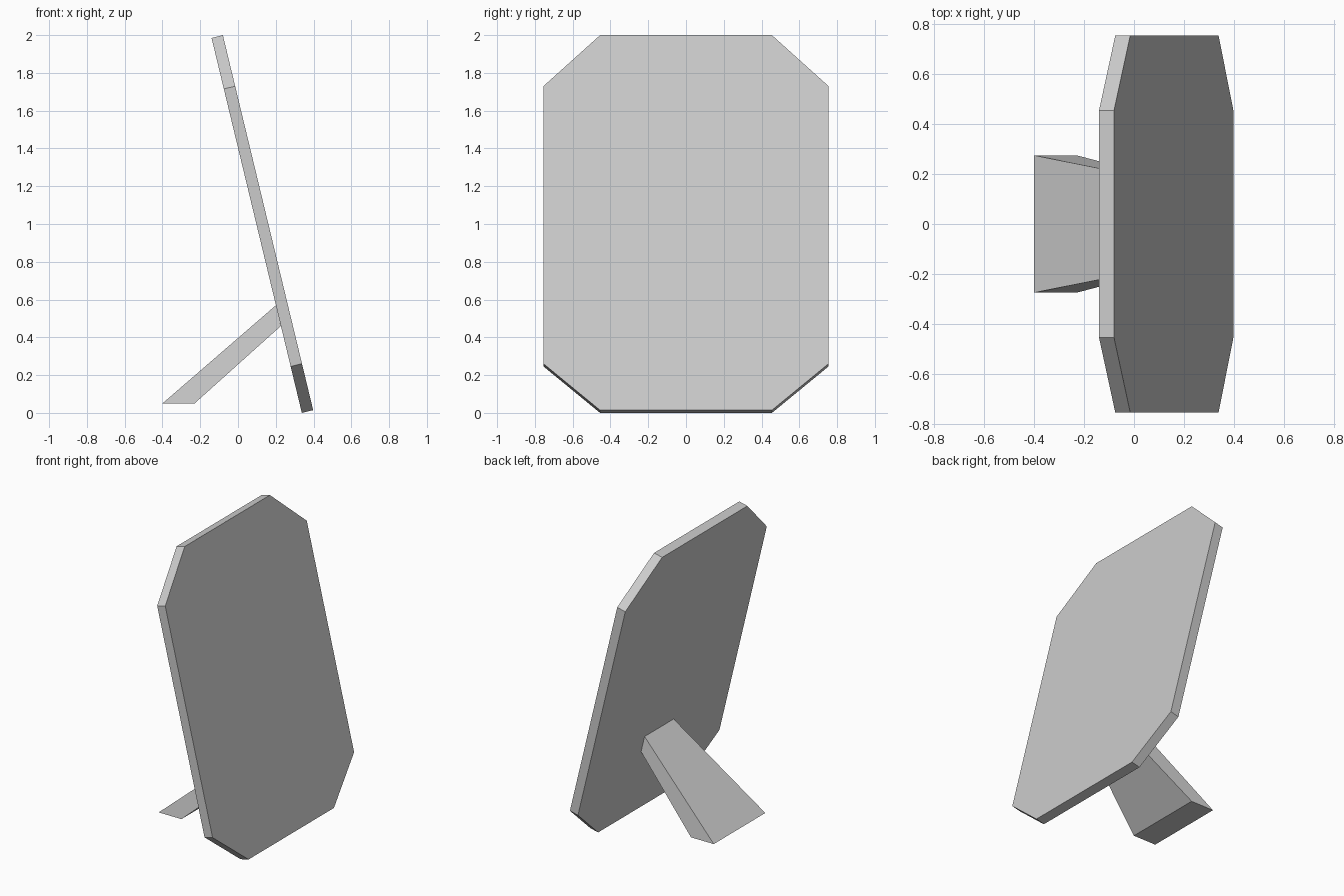
import bpy
import bmesh
from mathutils import Vector

cube = bpy.data.objects.get("Cube")
if cube:
    bpy.data.objects.remove(cube, do_unlink=True)

grey = bpy.data.materials.new("light grey")
grey.use_nodes = True
colour = (0.6, 0.6, 0.6, 1)
grey.diffuse_color = colour
grey.node_tree.nodes["Principled BSDF"].inputs["Base Color"].default_value = colour


def loft(name, ring_a, ring_b):
    """Closed solid between two matching outlines."""
    bm = bmesh.new()
    a = [bm.verts.new(p) for p in ring_a]
    b = [bm.verts.new(p) for p in ring_b]
    bm.faces.new(a)
    bm.faces.new(b)
    for i in range(len(a)):
        j = (i + 1) % len(a)
        bm.faces.new((a[i], a[j], b[j], b[i]))
    bmesh.ops.recalc_face_normals(bm, faces=bm.faces)
    mesh = bpy.data.meshes.new(name)
    bm.to_mesh(mesh)
    bm.free()
    mesh.materials.append(grey)
    obj = bpy.data.objects.new(name, mesh)
    bpy.context.collection.objects.link(obj)
    return obj


# Leaning panel with clipped corners
base = Vector((0.338, 0, 0))
up = Vector((-0.478, 0, 1.985))
thickness = Vector((0.06, 0, 0.0145))
half = [(0.455, 0), (0.755, 0.124), (0.755, 0.864), (0.455, 1)]
outline = half + [(-y, t) for y, t in reversed(half)]
back = [base + up * t + Vector((0, y, 0)) for y, t in outline]
loft("panel", back, [p + thickness for p in back])

# Tapered support leg: x, z and half width at each corner
leg = [(-0.4, 0.05, 0.275), (-0.23, 0.05, 0.275),
       (0.227, 0.46, 0.155), (0.201, 0.57, 0.155)]
loft("support_leg", [(x, -w, z) for x, z, w in leg],
     [(x, w, z) for x, z, w in leg])
